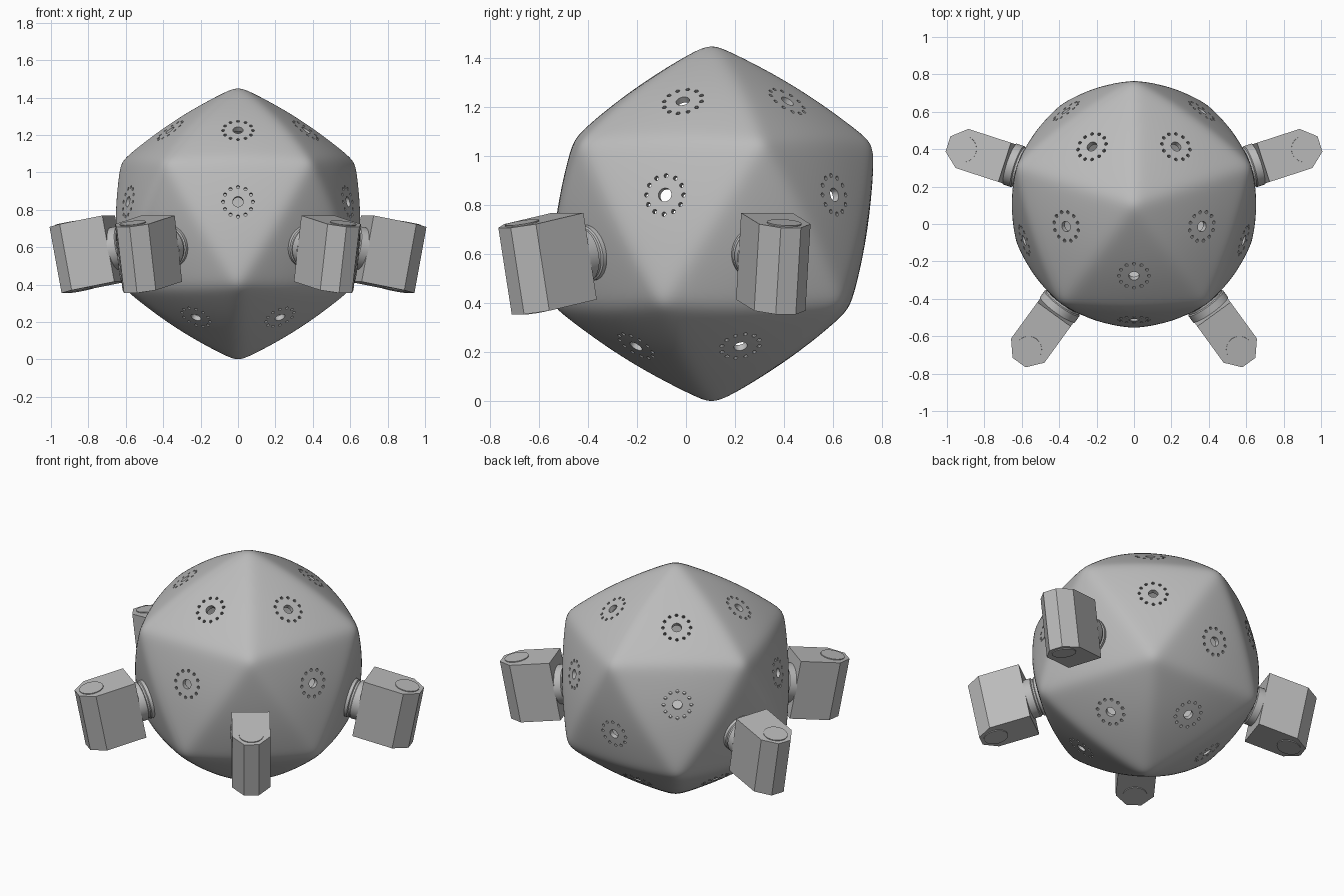
import bpy, bmesh
from math import radians, cos, sin, pi
from mathutils import Vector, Matrix

if bpy.data.objects.get("Cube"):
    bpy.data.objects.remove(bpy.data.objects["Cube"])

CENTRE = Vector((0, 0.105, 0.725))
ARM_ANGLES = (18, -54, -126, 162)

grey = bpy.data.materials.new("grey")
grey.use_nodes = True
colour = (0.5, 0.5, 0.5, 1)
grey.diffuse_color = colour
grey.node_tree.nodes["Principled BSDF"].inputs["Base Color"].default_value = colour


def face_dir(angle, z):
    """Unit direction of one icosahedron face."""
    r = (1 - z * z) ** 0.5
    return Vector((r * cos(radians(angle)), r * sin(radians(angle)), z))


def face_frame(n):
    """Frame at the shell centre: x tangent, y up the face, z outward."""
    side = Vector((0, 0, 1)).cross(n).normalized()
    rot = Matrix((side, n.cross(side), n)).transposed()
    return Matrix.Translation(CENTRE) @ rot.to_4x4()


def finish(name, bm, matrix=Matrix(), smooth=None):
    bmesh.ops.recalc_face_normals(bm, faces=bm.faces)
    mesh = bpy.data.meshes.new(name)
    bm.to_mesh(mesh)
    bm.free()
    mesh.materials.append(grey)
    mesh.transform(matrix)
    obj = bpy.data.objects.new(name, mesh)
    bpy.context.collection.objects.link(obj)
    if smooth:
        smooth_by_angle(obj, smooth)
    return obj


def activate(obj):
    bpy.ops.object.select_all(action='DESELECT')
    obj.select_set(True)
    bpy.context.view_layer.objects.active = obj


def smooth_by_angle(obj, angle):
    activate(obj)
    bpy.ops.object.shade_smooth_by_angle(angle=radians(angle))


def cylinder(bm, radius, low, high, matrix, segments):
    shift = Matrix.Translation((0, 0, (low + high) / 2))
    bmesh.ops.create_cone(bm, cap_ends=True, segments=segments, radius1=radius,
                          radius2=radius, depth=high - low, matrix=matrix @ shift)


# Directions of the twenty faces
upper = [face_dir(270 + 72 * k, z) for k in range(5) for z in (0.7947, 0.1876)]
normals = upper + [-n for n in upper]
arm_dirs = [face_dir(a, -0.1876) for a in ARM_ANGLES]

# Hollow shell: an icosahedron with soft edges, puffed towards a sphere
bm = bmesh.new()
bmesh.ops.create_icosphere(bm, subdivisions=6, radius=1,
                           matrix=Matrix.Rotation(pi / 2, 4, 'Z'))
for v in bm.verts:
    d = v.co.normalized()
    h = sum(max(0, n.dot(d)) ** 40 for n in normals) ** (1 / 40)
    v.co = d * (0.18 + 0.45 / h)
inner = bmesh.ops.duplicate(bm, geom=bm.verts[:] + bm.edges[:] + bm.faces[:])["geom"]
for item in inner:
    if isinstance(item, bmesh.types.BMVert):
        item.co *= 0.955
inner_faces = [f for f in inner if isinstance(f, bmesh.types.BMFace)]
bmesh.ops.reverse_faces(bm, faces=inner_faces)
mesh = bpy.data.meshes.new("shell")
bm.to_mesh(mesh)
bm.free()
mesh.materials.append(grey)
mesh.transform(Matrix.Translation(CENTRE))
shell = bpy.data.objects.new("shell", mesh)
bpy.context.collection.objects.link(shell)

# Port holes: one centre hole and a ring of small ones on each free face
bm = bmesh.new()
for n in normals:
    if any(n.dot(a) > 0.99 for a in arm_dirs):
        continue
    frame = face_frame(n)
    cylinder(bm, 0.028, 0.5, 0.75, frame, 24)
    for k in range(12):
        a = 2 * pi * k / 12
        spot = Matrix.Translation((0.08 * sin(a), 0.08 * cos(a), 0))
        cylinder(bm, 0.009, 0.5, 0.75, frame @ spot, 10)
cutter = finish("hole_cutter", bm)
cutter.hide_render = True
activate(shell)
cut = shell.modifiers.new("holes", 'BOOLEAN')
cut.operation = 'DIFFERENCE'
cut.solver = 'EXACT'
cut.object = cutter
bpy.ops.object.modifier_apply(modifier=cut.name)
bpy.data.objects.remove(cutter)
smooth_by_angle(shell, 30)

# Four pods, each with a neck, a chamfered body and two end discs
NECK = [(0.115, 0.56), (0.115, 0.645), (0.108, 0.65), (0.108, 0.66),
        (0.115, 0.665), (0.115, 0.71)]
HALF_PLAN = [(0.11, 0.706), (0.11, 0.95), (0.043, 1.03)]
plan = HALF_PLAN + [(-x, z) for x, z in reversed(HALF_PLAN)]
for n, place in zip(arm_dirs, ("back_left", "front_left", "front_right", "back_right")):
    frame = face_frame(n)

    bm = bmesh.new()
    ring = [bm.verts.new((r, 0, z)) for r, z in NECK]
    edges = [bm.edges.new(pair) for pair in zip(ring, ring[1:])]
    bmesh.ops.spin(bm, geom=ring + edges, cent=(0, 0, 0), axis=(0, 0, 1),
                   angle=2 * pi, steps=40, use_merge=True)
    finish(place + "_neck", bm, frame, 30)

    bm = bmesh.new()
    base = bm.faces.new([bm.verts.new((x, -0.18, z)) for x, z in plan])
    top = bmesh.ops.extrude_face_region(bm, geom=[base])["geom"]
    bmesh.ops.translate(bm, vec=(0, 0.36, 0),
                        verts=[v for v in top if isinstance(v, bmesh.types.BMVert)])
    finish(place + "_body", bm, frame)

    bm = bmesh.new()
    for sign in (-1, 1):
        spot = Matrix.Translation((0, 0.18 * sign, 0.94)) @ Matrix.Rotation(-sign * pi / 2, 4, 'X')
        cylinder(bm, 0.07, -0.002, 0.005, spot, 32)
    finish(place + "_discs", bm, frame, 30)
